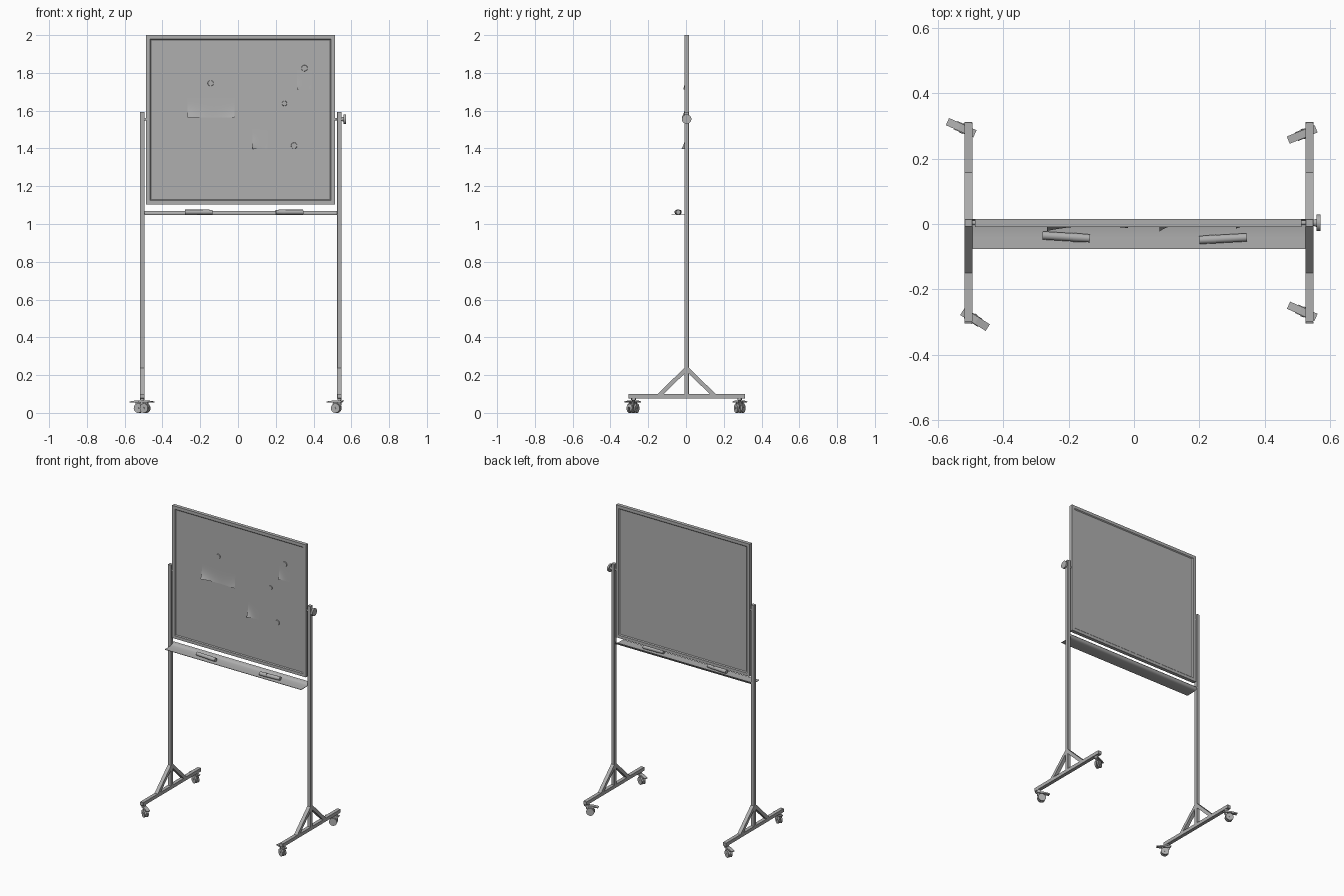
import bpy, bmesh, math
from mathutils import Vector, Matrix

cube = bpy.data.objects.get("Cube")
if cube:
    bpy.data.objects.remove(cube, do_unlink=True)

YC = 0.0035            # depth centre of the tubes
TUBE = 0.024           # tube side
POSTS = {"right": -0.507, "left": 0.537}

# Mid grey finish shared by all parts
GREY = (0.43, 0.43, 0.43, 1)
grey = bpy.data.materials.new("mid_grey")
grey.use_nodes = True
grey.diffuse_color = GREY
for node in grey.node_tree.nodes:
    if node.type == 'BSDF_PRINCIPLED':
        node.inputs["Base Color"].default_value = GREY


def finish(name, bm, smooth=False):
    bmesh.ops.recalc_face_normals(bm, faces=bm.faces)
    mesh = bpy.data.meshes.new(name)
    bm.to_mesh(mesh)
    bm.free()
    mesh.materials.append(grey)
    obj = bpy.data.objects.new(name, mesh)
    bpy.context.collection.objects.link(obj)
    if smooth:
        bpy.ops.object.select_all(action='DESELECT')
        obj.select_set(True)
        bpy.context.view_layer.objects.active = obj
        bpy.ops.object.shade_smooth_by_angle(angle=math.radians(35))


def box(name, lo, hi, bevel=0):
    lo, hi = Vector(lo), Vector(hi)
    bm = bmesh.new()
    bmesh.ops.create_cube(bm, size=1, matrix=Matrix.Translation((lo + hi) / 2)
                          @ Matrix.Diagonal((*(hi - lo), 1)))
    if bevel:
        bmesh.ops.bevel(bm, geom=bm.edges[:], offset=bevel, segments=1, affect='EDGES')
    finish(name, bm)


def rod(name, a, b, r1, r2=None, sides=24):
    a, b = Vector(a), Vector(b)
    turn = (b - a).to_track_quat('Z', 'Y').to_matrix().to_4x4()
    bm = bmesh.new()
    bmesh.ops.create_cone(bm, cap_ends=True, segments=sides, radius1=r1,
                          radius2=r1 if r2 is None else r2, depth=(b - a).length,
                          matrix=Matrix.Translation((a + b) / 2) @ turn)
    finish(name, bm, smooth=True)


def prism(name, profile, shift, matrix=Matrix(), smooth=False):
    """Extrude a closed outline of 3D points along a vector."""
    bm = bmesh.new()
    face = bm.faces.new([bm.verts.new(p) for p in profile])
    new = bmesh.ops.extrude_face_region(bm, geom=[face])["geom"]
    bmesh.ops.translate(bm, vec=shift, verts=[v for v in new if isinstance(v, bmesh.types.BMVert)])
    bmesh.ops.transform(bm, matrix=matrix, verts=bm.verts)
    finish(name, bm, smooth)


def note(name, x0, x1, z0, z1, curl_left, curl_right):
    """Paper sheet flush with the board, its lower corners lifting off."""
    bm = bmesh.new()
    bmesh.ops.create_grid(bm, x_segments=16, y_segments=10, size=0.5)
    for v in bm.verts:
        u, t = v.co.x + 0.5, v.co.y + 0.5
        lift = (curl_left * (1 - u) ** 3 + curl_right * u ** 3) * (1 - t) ** 3
        v.co = (x0 + u * (x1 - x0), PANEL_Y - 0.0004 - lift, z0 + t * (z1 - z0))
    finish(name, bm, smooth=True)


def caster(side, x, y, angle):
    """Twin-wheel caster with a brake pedal, rolling along the given angle."""
    m = Matrix.Translation((x, y, 0)) @ Matrix.Rotation(math.radians(angle), 4, 'Z')
    rod(f"caster_stem_{side}", (x, y, 0.045), (x, y, 0.08), 0.007, sides=16)
    rod(f"caster_collar_{side}", (x, y, 0.068), (x, y, 0.078), 0.011, sides=16)
    for n, s in (("a", -1), ("b", 1)):
        rod(f"caster_wheel_{n}_{side}", m @ Vector((0.018, s * 0.004, 0.025)),
            m @ Vector((0.018, s * 0.014, 0.025)), 0.025)
    rod(f"caster_axle_{side}", m @ Vector((0.018, -0.016, 0.025)),
        m @ Vector((0.018, 0.016, 0.025)), 0.005, sides=12)
    # hood between the wheels
    hood = [(-0.012, 0.062), (0.035, 0.06), (0.04, 0.03), (0.02, 0.015), (-0.01, 0.04)]
    prism(f"caster_hood_{side}", [(px, -0.004, pz) for px, pz in hood], (0, 0.008, 0), m)
    # pedal and rear release tab
    pedal = [(-0.022, 0.066), (0.03, 0.066), (0.07, 0.06), (0.068, 0.055), (0.03, 0.055), (-0.01, 0.055)]
    prism(f"caster_pedal_{side}", [(px, -0.012, pz) for px, pz in pedal], (0, 0.024, 0), m)


# Posts, feet, braces
h = TUBE / 2
for side, x in POSTS.items():
    box(f"post_{side}", (x - h, YC - h, 0.09), (x + h, YC + h, 1.593), 0.001)
    box(f"foot_{side}", (x - h, -0.299, 0.077), (x + h, 0.306, 0.1))
    for end, y0, y1 in (("front", -0.305, -0.299), ("back", 0.306, 0.312)):
        box(f"foot_cap_{end}_{side}", (x - h, y0, 0.077), (x + h, y1, 0.1), 0.0008)
    for end, s in (("front", -1), ("back", 1)):
        outline = [(0, 0.25), (0.156, 0.098), (0.124, 0.098), (0, 0.219)]
        prism(f"brace_{end}_{side}", [(x - h, YC + s * y, z) for y, z in outline], (TUBE, 0, 0))

# Casters, each swivelled differently
caster("front_right", POSTS["right"], -0.28, -32)
caster("back_right", POSTS["right"], 0.285, 156)
caster("front_left", POSTS["left"], -0.277, 156)
caster("back_left", POSTS["left"], 0.283, 202)

# Board panel
X0, X1, Z0, Z1 = -0.487, 0.513, 1.104, 2.0
PANEL_Y = -0.003
box("board_panel", (X0 + 0.01, PANEL_Y, Z0 + 0.01), (X1 - 0.01, 2 * YC - PANEL_Y, Z1 - 0.01))

# Mitred frame with a sloped inner lip
section = [(0, -h), (0.02, -h), (0.026, -0.006), (0.026, 0.006), (0.02, h), (0, h)]
bm = bmesh.new()
rings = [[bm.verts.new((cx + sx * w, YC + y, cz + sz * w)) for w, y in section]
         for cx, cz, sx, sz in ((X0, Z0, 1, 1), (X1, Z0, -1, 1), (X1, Z1, -1, -1), (X0, Z1, 1, -1))]
for i, ring in enumerate(rings):
    after = rings[(i + 1) % 4]
    for k in range(len(section)):
        n = (k + 1) % len(section)
        bm.faces.new((ring[k], ring[n], after[n], after[k]))
finish("board_frame", bm)

# Pivots and clamping knob
ZP = 1.555
rod("pivot_right", (-0.51, YC, ZP), (X0 + 0.01, YC, ZP), 0.007, sides=16)
rod("pivot_left", (X1 - 0.01, YC, ZP), (0.562, YC, ZP), 0.007, sides=16)
rod("knob_hub", (0.548, YC, ZP), (0.56, YC, ZP), 0.009, 0.013)
rod("knob_disc", (0.559, YC, ZP), (0.571, YC, ZP), 0.025)

# Tray: thin sheet curving up at the back
sheet = [(-0.076, 1.05), (-0.04, 1.05), (-0.008, 1.051), (0.003, 1.054), (0.01, 1.06), (0.0145, 1.07)]
under = [(y + 0.001, z - 0.003) for y, z in reversed(sheet)]
prism("tray", [(-0.495, y, z) for y, z in sheet + under], (1.02, 0, 0), smooth=True)

# Markers lying on the tray
for n, a, b in (("right", (-0.28, -0.035), (-0.135, -0.044)), ("left", (0.345, -0.041), (0.2, -0.049))):
    a, b = Vector((*a, 1.063)), Vector((*b, 1.063))
    mid = a.lerp(b, 0.65)
    rod(f"marker_body_{n}", a, mid, 0.0125)
    rod(f"marker_cap_{n}", mid, b, 0.0135, 0.012)

# Paper notes and round magnets
note("note_wide", -0.267, -0.018, 1.565, 1.665, 0.018, 0.009)
note("note_low", 0.078, 0.155, 1.397, 1.50, 0.02, 0.001)
note("note_high", 0.312, 0.39, 1.713, 1.815, 0.011, 0.001)
magnets = [(-0.145, 1.745, 0.016), (0.352, 1.825, 0.017), (0.297, 1.415, 0.017), (0.246, 1.638, 0.014)]
for i, (x, z, r) in enumerate(magnets):
    rod(f"magnet_{i + 1}", (x, PANEL_Y + 0.001, z), (x, PANEL_Y - 0.004, z), r, r * 0.9)
